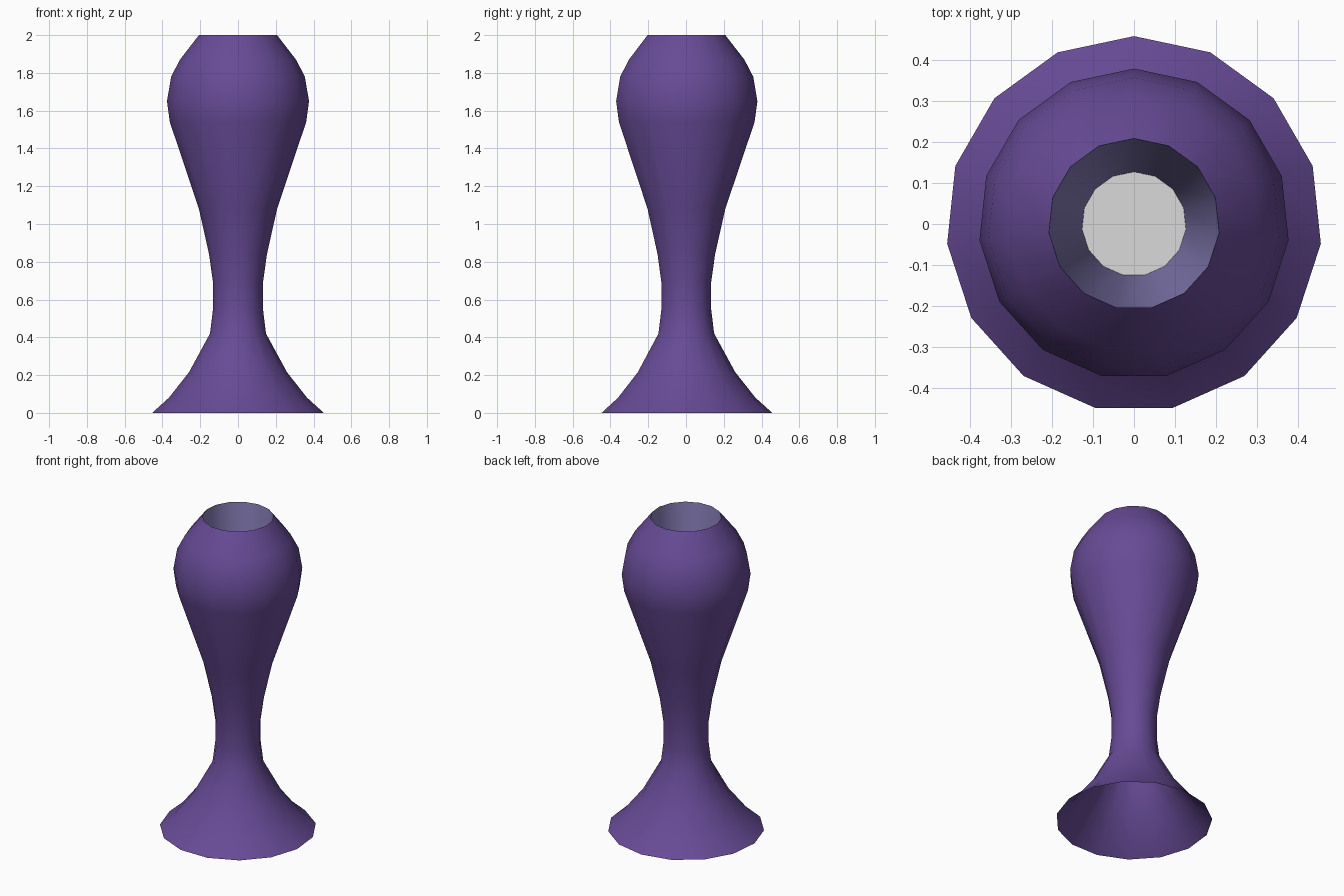
import bpy, bmesh, math

if "Cube" in bpy.data.objects:
    bpy.data.objects.remove(bpy.data.objects["Cube"])

SIDES = 15


def material(name, rgb):
    m = bpy.data.materials.new(name)
    m.diffuse_color = (*rgb, 1.0)
    m.use_nodes = True
    m.node_tree.nodes["Principled BSDF"].inputs["Base Color"].default_value = m.diffuse_color
    return m


def lathe(name, profile, mat, inward=False):
    """Revolve (radius, z) points, listed from bottom to top, around z."""
    bm = bmesh.new()
    rings = []
    for r, z in profile:
        rings.append([bm.verts.new((-r * math.sin(2 * math.pi * i / SIDES),
                                    r * math.cos(2 * math.pi * i / SIDES), z))
                      for i in range(SIDES)])
    for low, high in zip(rings, rings[1:]):
        for i in range(SIDES):
            j = (i + 1) % SIDES
            quad = [low[i], low[j], high[j], high[i]]
            bm.faces.new(quad[::-1] if inward else quad)
    return finish(name, bm, mat)


def finish(name, bm, mat):
    me = bpy.data.meshes.new(name)
    bm.to_mesh(me)
    bm.free()
    me.materials.append(mat)
    ob = bpy.data.objects.new(name, me)
    bpy.context.collection.objects.link(ob)
    bpy.ops.object.select_all(action='DESELECT')
    ob.select_set(True)
    bpy.context.view_layer.objects.active = ob
    bpy.ops.object.shade_smooth_by_angle(angle=math.radians(35))
    return ob


purple = material("purple", (0.136, 0.070, 0.305))
lavender = material("lavender", (0.254, 0.216, 0.500))
pale_grey = material("pale grey", (0.70, 0.70, 0.70))

# Outer body: flared hollow foot, slim neck and bulb with an open rim
lathe("vase_body", [(0.457, 0), (0.368, 0.08), (0.261, 0.215), (0.149, 0.42),
                    (0.133, 0.55), (0.133, 0.69), (0.154, 0.84), (0.208, 1.08),
                    (0.363, 1.54), (0.378, 1.65), (0.356, 1.78), (0.309, 1.87),
                    (0.208, 2.0)], purple)

# Inner wall: funnel narrowing from the rim down into the neck
BOTTOM_R, BOTTOM_Z = 0.127, 0.65
lathe("inner_wall", [(BOTTOM_R, BOTTOM_Z), (0.208, 2.0)], lavender, inward=True)

# Flat floor closing the funnel
bm = bmesh.new()
bm.faces.new([bm.verts.new((-BOTTOM_R * math.sin(2 * math.pi * i / SIDES),
                            BOTTOM_R * math.cos(2 * math.pi * i / SIDES), BOTTOM_Z))
              for i in range(SIDES)])
finish("inner_floor", bm, pale_grey)
